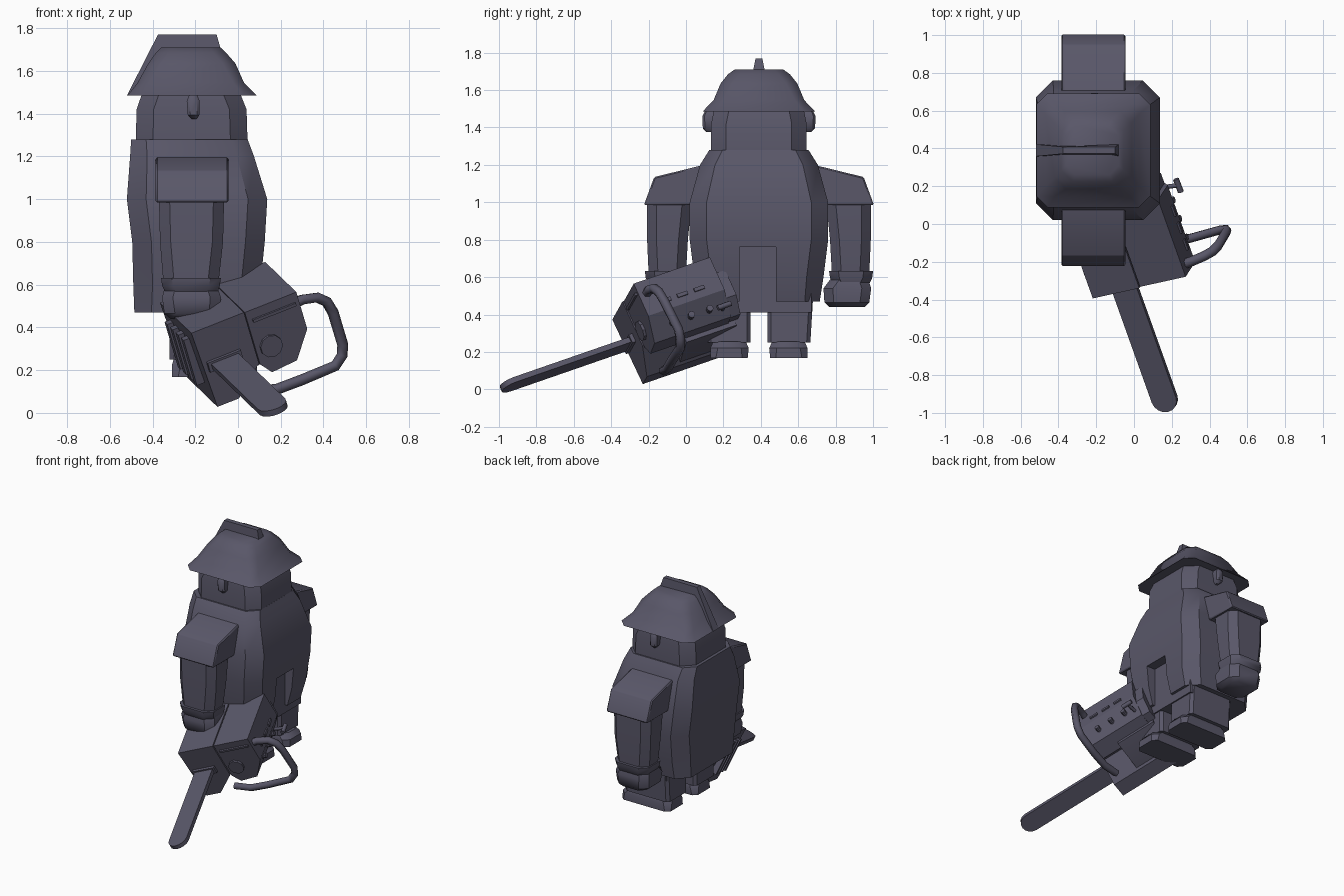
import bpy, bmesh, math
from mathutils import Matrix, Vector

if "Cube" in bpy.data.objects:
    bpy.data.objects.remove(bpy.data.objects["Cube"])

mat = bpy.data.materials.new("slate grey")
mat.diffuse_color = (0.1, 0.095, 0.14, 1)
mat.use_nodes = True
mat.node_tree.nodes["Principled BSDF"].inputs["Base Color"].default_value = mat.diffuse_color
CY = 0.39  # centre line of the figure, which faces +x


def finish(name, bm, angle=40, bevel=0, matrix=None, segments=1):
    if matrix:
        bm.transform(matrix)
    bmesh.ops.recalc_face_normals(bm, faces=bm.faces)
    if bevel:
        bmesh.ops.bevel(bm, geom=bm.edges[:], offset=bevel, segments=segments,
                        profile=0.5, affect='EDGES', clamp_overlap=True)
    me = bpy.data.meshes.new(name)
    bm.to_mesh(me)
    bm.free()
    me.materials.append(mat)
    ob = bpy.data.objects.new(name, me)
    bpy.context.collection.objects.link(ob)
    bpy.ops.object.select_all(action='DESELECT')
    bpy.context.view_layer.objects.active = ob
    ob.select_set(True)
    if angle:
        bpy.ops.object.shade_smooth_by_angle(angle=math.radians(angle))
    return ob


def skin(name, loops, **kw):
    """Closed skin through loops with equal point counts."""
    bm = bmesh.new()
    rows = [[bm.verts.new(p) for p in loop] for loop in loops]
    n = len(rows[0])
    for r, s in zip(rows, rows[1:]):
        for i in range(n):
            bm.faces.new((r[i], r[(i + 1) % n], s[(i + 1) % n], s[i]))
    bm.faces.new(rows[0])
    bm.faces.new(rows[-1])
    return finish(name, bm, **kw)


def loft(name, rings, **kw):
    """Rings are (z, x0, x1, y0, y1, corner cut)."""
    loops = []
    for z, x0, x1, y0, y1, c in rings:
        loops.append([(x0 + c, y0, z), (x1 - c, y0, z), (x1, y0 + c, z), (x1, y1 - c, z),
                      (x1 - c, y1, z), (x0 + c, y1, z), (x0, y1 - c, z), (x0, y0 + c, z)])
    return skin(name, loops, **kw)


def box(name, x0, x1, y0, y1, z0, z1, **kw):
    return skin(name, [[(x0, y0, z), (x1, y0, z), (x1, y1, z), (x0, y1, z)] for z in (z0, z1)], **kw)


def sym(z, x0, x1, h, c):
    return (z, x0, x1, CY - h, CY + h, c)


def tube(name, pts, radius):
    cu = bpy.data.curves.new(name, 'CURVE')
    cu.dimensions = '3D'
    cu.bevel_depth = radius
    cu.bevel_resolution = 1
    cu.use_fill_caps = True
    sp = cu.splines.new('POLY')
    sp.points.add(len(pts) - 1)
    for q, p in zip(sp.points, pts):
        q.co = (*p, 1)
    cu.materials.append(mat)
    ob = bpy.data.objects.new(name, cu)
    bpy.context.collection.objects.link(ob)


# Coat with a slot at the front of its skirt
coat = loft("coat", [sym(0.47, -0.485, 0.07, 0.325, 0.08), sym(0.6, -0.49, 0.105, 0.345, 0.09),
                     sym(0.8, -0.495, 0.125, 0.37, 0.09), sym(1.0, -0.52, 0.137, 0.37, 0.09),
                     sym(1.2, -0.505, 0.075, 0.315, 0.08), sym(1.28, -0.5, 0.045, 0.265, 0.07)])
slot = box("coat_slot_cutter", 0.05, 0.3, 0.285, 0.48, 0.4, 0.76, angle=0)
mod = coat.modifiers.new("slot", 'BOOLEAN')
mod.operation = 'DIFFERENCE'
mod.object = slot
bpy.context.view_layer.objects.active = coat
bpy.ops.object.modifier_apply(modifier="slot")
slot.hide_render = True
bpy.data.objects.remove(slot)

# Head
loft("head", [sym(1.26, -0.478, 0.045, 0.255, 0.08), sym(1.42, -0.475, 0.04, 0.255, 0.08),
              sym(1.52, -0.44, 0.0, 0.235, 0.08)])

# Helmet shell with flared brim
loft("helmet", [sym(1.485, -0.517, 0.087, 0.302, 0.06), sym(1.545, -0.47, 0.028, 0.243, 0.05),
                sym(1.635, -0.42, -0.012, 0.205, 0.06), sym(1.685, -0.385, -0.055, 0.165, 0.06),
                sym(1.71, -0.36, -0.08, 0.13, 0.05)])
# Comb along the helmet
skin("helmet_comb", [[(-0.52, CY - a, 1.485), (-0.375, CY - b, 1.77), (-0.1, CY - b, 1.77),
                      (-0.08, CY - a, 1.7), (-0.15, CY - a, 1.6)] for a, b in ((0.032, 0.018), (-0.032, -0.018))],
     angle=20)

# Hips joining the legs
box("hips", -0.31, 0.05, 0.11, 0.67, 0.41, 0.535, angle=20)

for s, side in ((1, "right"), (-1, "left")):
    def my(y):
        return CY + s * (y - CY)

    def side_loft(name, rings, **kw):
        return loft(side + name, [(z, a, b, min(my(c), my(d)), max(my(c), my(d)), k)
                                  for z, a, b, c, d, k in rings], **kw)
    # Shoulder cap
    cap = [(-0.225, 0.985), (-0.17, 1.135), (0.115, 1.205), (0.115, 0.985)]
    skin(side + "_shoulder", [[(-0.385, my(y), z) for y, z in cap],
                              [(-0.37, my(y), z) for y, z in cap],
                              [(-0.06, my(y), z) for y, z in cap],
                              [(-0.045, my(y), z) for y, z in cap]], bevel=0.022)
    # Sleeve, cuff and hand
    side_loft("_sleeve", [(0.62, -0.35, -0.09, -0.2, 0.0, 0.05), (0.8, -0.365, -0.07, -0.208, 0.01, 0.05),
                          (1.0, -0.37, -0.065, -0.208, 0.03, 0.05)])
    side_loft("_cuff", [(0.565, -0.34, -0.095, -0.2, -0.005, 0.05),
                        (0.595, -0.355, -0.085, -0.215, 0.01, 0.05),
                        (0.632, -0.36, -0.08, -0.22, 0.015, 0.05)])
    side_loft("_hand", [(0.44, -0.315, -0.115, -0.175, 0.015, 0.04), (0.465, -0.345, -0.085, -0.2, 0.04, 0.05),
                        (0.54, -0.355, -0.08, -0.21, 0.045, 0.05), (0.6, -0.34, -0.1, -0.19, 0.0, 0.05)])
    # Ear
    side_loft("_ear", [(1.375, -0.215, -0.195, 0.11, 0.18, 0.008), (1.395, -0.235, -0.18, 0.09, 0.18, 0.012),
                       (1.46, -0.24, -0.18, 0.087, 0.18, 0.012), (1.485, -0.23, -0.19, 0.1, 0.18, 0.008)])
    # Trouser leg and shoe
    side_loft("_leg", [(0.25, -0.32, 0.04, 0.115, 0.345, 0.02), (0.5, -0.32, 0.04, 0.1, 0.345, 0.02)])
    side_loft("_shoe", [(0.168, -0.31, 0.09, 0.13, 0.33, 0.03), (0.22, -0.31, 0.09, 0.13, 0.335, 0.04),
                        (0.255, -0.3, 0.06, 0.145, 0.32, 0.05)])

# Chainsaw frame: a across, t along the bar, b downward
D = Vector((0.32, -0.895, -0.31)).normalized()
W = Vector((0.9, 0.23, 0.37))
W = (W - W.dot(D) * D).normalized()
B = W.cross(D)
SAW = Matrix((W, D, B)).transposed().to_4x4()
SAW.translation = (-0.2, -0.39, 0.38)


def prism(name, pts, t0, t1, **kw):
    return skin(name, [[(a, t, b) for a, b in pts] for t in (t0, t1)], matrix=SAW, **kw)


def saw_box(name, a0, a1, t0, t1, b0, b1, **kw):
    return prism(name, [(a0, b0), (a1, b0), (a1, b1), (a0, b1)], t0, t1, **kw)


def disc(name, centre, radius, depth, axis):
    bm = bmesh.new()
    turn = Matrix.Rotation(math.pi / 2, 4, 'X' if axis == 't' else 'Y')
    bmesh.ops.create_cone(bm, cap_ends=True, segments=10, radius1=radius, radius2=radius, depth=depth,
                          matrix=Matrix.Translation(centre) @ turn)
    finish(name, bm, angle=30, matrix=SAW)


# Bar housing and engine
prism("bar_housing", [(-0.02, 0), (0.25, 0), (0.25, 0.27), (0.11, 0.4), (0, 0.4)], -0.46, 0, angle=20)
prism("engine", [(0.255, 0.004), (0.52, 0.004), (0.52, 0.2), (0.43, 0.33), (0.3, 0.34), (0.255, 0.28)],
      -0.46, -0.005, angle=20)
prism("engine_rear", [(0.2, 0.1), (0.49, 0.09), (0.49, 0.24), (0.42, 0.33), (0.2, 0.33)], -0.52, -0.45, angle=20)
prism("fuel_tank", [(0.02, 0.2), (0.35, 0.2), (0.35, 0.36), (0.1, 0.39), (0.02, 0.38)], -0.5, -0.2, angle=20)
disc("exhaust", (0.33, 0.0, 0.21), 0.055, 0.02, 't')
saw_box("engine_front_rib", 0.28, 0.5, -0.01, 0.008, 0.05, 0.065, angle=20)

# Guide bar with rounded tip
R, LEN = 0.07, 0.775
outline = [(0.095 - R, -0.05), (0.095 - R, LEN - R)]
outline += [(0.095 - R * math.cos(i * math.pi / 8), LEN - R + R * math.sin(i * math.pi / 8)) for i in range(1, 8)]
outline += [(0.095 + R, LEN - R), (0.095 + R, -0.05)]
skin("guide_bar", [[(a, t, b) for a, t in outline] for b in (0.175, 0.205)], angle=30, matrix=SAW)
saw_box("bar_clamp", 0.01, 0.18, -0.01, 0.02, 0.165, 0.215, angle=20)

# Side bolts, vents and ribs
for i in range(3):
    disc("side_bolt", (0.47, -0.13 - 0.11 * i, 0.265), 0.018, 0.06, 'a')
    saw_box("side_vent", 0.515, 0.53, -0.16 - 0.1 * i, -0.1 - 0.1 * i, 0.14, 0.16, angle=20)
for i in range(4):
    saw_box("housing_rib", -0.045, 0.01, -0.13 - 0.08 * i, -0.09 - 0.08 * i, 0.06, 0.3, angle=20)

# Wrap-around handle
tube("front_handle", [(0.24, -0.22, 0.5), (0.3, -0.2, 0.53), (0.37, -0.17, 0.54), (0.415, -0.145, 0.52),
                      (0.445, -0.115, 0.47), (0.49, -0.04, 0.32), (0.488, -0.03, 0.27), (0.455, -0.032, 0.22),
                      (0.3, -0.075, 0.155), (0.18, -0.1, 0.11), (0.06, -0.12, 0.1)], 0.026)

# Starter cord with T grip
tube("starter_cord", [(0.12, 0.19, 0.42), (0.235, 0.205, 0.45)], 0.012)
tube("starter_grip", [(0.222, 0.238, 0.46), (0.248, 0.17, 0.435)], 0.016)
